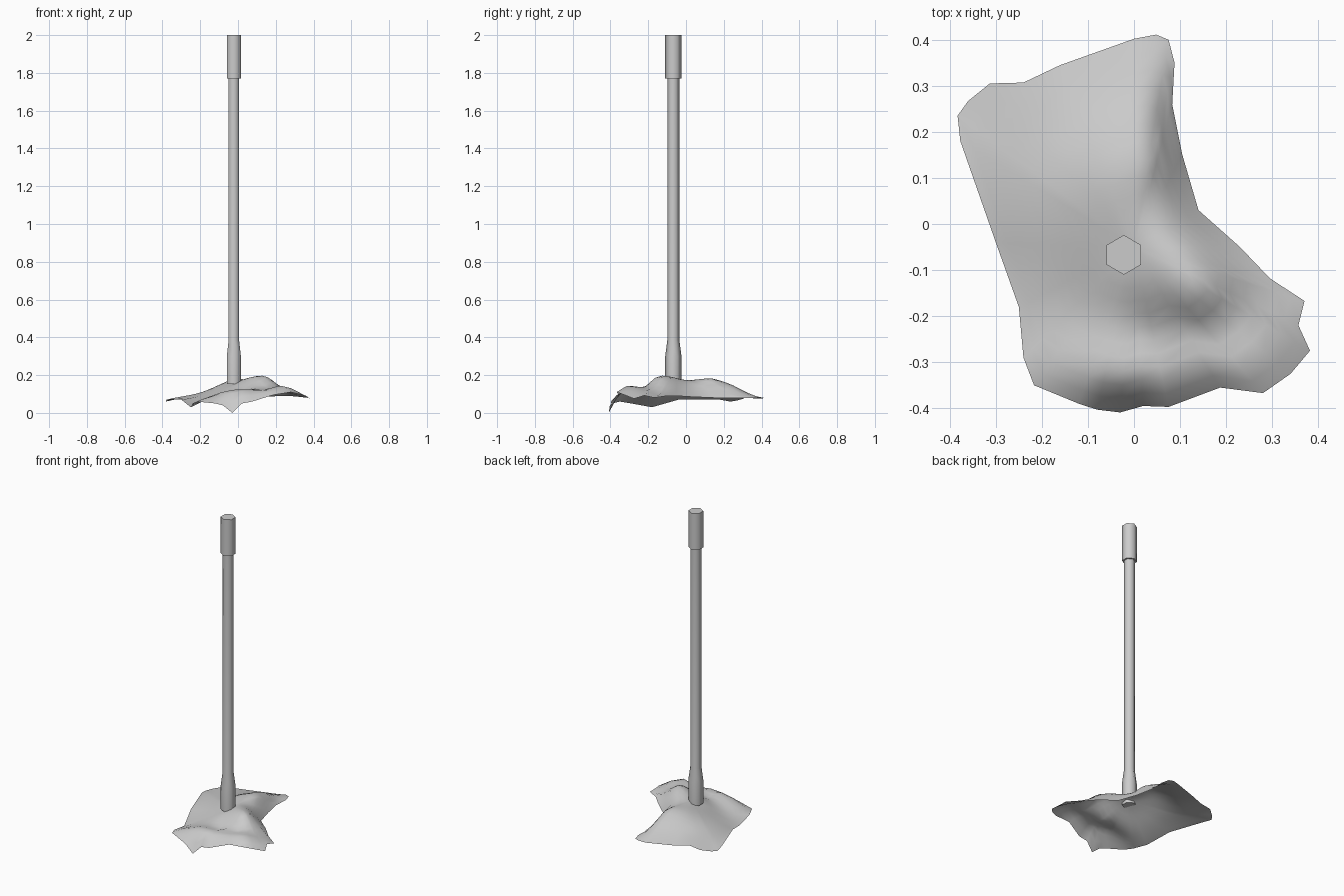
import bpy, bmesh, math
from mathutils import Vector

if "Cube" in bpy.data.objects:
    bpy.data.objects.remove(bpy.data.objects["Cube"])

SIDES = 6
POLE = (-0.022, -0.067)


def make_object(name, bm):
    bmesh.ops.recalc_face_normals(bm, faces=bm.faces)
    mesh = bpy.data.meshes.new(name)
    bm.to_mesh(mesh)
    bm.free()
    obj = bpy.data.objects.new(name, mesh)
    bpy.context.collection.objects.link(obj)
    bpy.context.view_layer.objects.active = obj
    obj.select_set(True)
    bpy.ops.object.shade_smooth_by_angle(angle=math.radians(65))
    obj.select_set(False)
    return obj


def hex_column(name, profile):
    """Stack six-sided rings from (radius, z) pairs and cap both ends."""
    bm = bmesh.new()
    rings = []
    for r, z in profile:
        rings.append([bm.verts.new((POLE[0] + r * math.sin(i * math.tau / SIDES),
                                    POLE[1] + r * math.cos(i * math.tau / SIDES), z))
                      for i in range(SIDES)])
    for a, b in zip(rings, rings[1:]):
        for i in range(SIDES):
            j = (i + 1) % SIDES
            bm.faces.new((a[i], a[j], b[j], b[i]))
    bm.faces.new(rings[0])
    bm.faces.new(rings[-1])
    return make_object(name, bm)


# pole with flared socket, and grip on top
hex_column("pole", [(0.043, 0.153), (0.043, 0.30), (0.032, 0.385), (0.032, 1.775)])
hex_column("grip", [(0.043, 1.77), (0.043, 2.0)])

# cloth rim, going clockwise from the back left corner
rim = [(-.383, .235, .06), (-.36, .267, .065), (-.313, .305, .075), (-.24, .307, .085),
       (-.16, .345, .078), (0, .402, .075), (.048, .411, .08),
       (.075, .40, .08), (.088, .35, .08), (.083, .26, .08), (.105, .15, .08),
       (.14, .03, .085), (.23, -.05, .09), (.295, -.118, .088), (.37, -.167, .08),
       (.357, -.22, .092), (.382, -.275, .075), (.34, -.325, .095), (.28, -.367, .11),
       (.187, -.355, .095), (.075, -.397, .06), (.02, -.395, .05), (-.03, -.409, 0),
       (-.08, -.403, .04), (-.12, -.39, .05), (-.217, -.35, .06), (-.24, -.29, .05),
       (-.25, -.18, .03), (-.30, -.04, .07), (-.377, .18, .07)]

# folds: back ridge, pole top, left slope, front valley, front ridge
folds = [(.145, -.15, .193), (.10, -.03, .170), (.05, .14, .163), (.04, .25, .133),
         (-.02, -.065, .157), (-.02, -.12, .148), (-.2, .1, .107), (-.1, .22, .118),
         (-.1, -.24, .095), (.03, -.24, .11), (.15, -.24, .125), (.25, -.2, .125),
         (-.11, -.33, .098), (-.02, -.345, .11), (.09, -.33, .122), (.22, -.31, .143)]
rim = [Vector(p) for p in rim]
folds = [Vector(p) for p in folds]
points = rim + folds
centre = Vector((0, -0.05, 0.16))


def kernel(p, q):
    d = (p.xy - q.xy).length_squared
    return d * math.log(d) if d > 1e-12 else 0.0


def solve(rows):
    """Gauss-Jordan elimination of an augmented matrix."""
    n = len(rows)
    for c in range(n):
        k = max(range(c, n), key=lambda r: abs(rows[r][c]))
        rows[c], rows[k] = rows[k], rows[c]
        rows[c] = [v / rows[c][c] for v in rows[c]]
        for r in range(n):
            if r != c and rows[r][c]:
                f = rows[r][c]
                rows[r] = [a - f * b for a, b in zip(rows[r], rows[c])]
    return [r[-1] for r in rows]


# thin-plate surface through all rim and fold points
system = [[kernel(p, q) for q in points] + [1, p.x, p.y, p.z]
          for p in points]
system += [[f(q) for q in points] + [0] * 4
           for f in (lambda q: 1, lambda q: q.x, lambda q: q.y)]
weights = solve(system)


def height(p):
    terms = [kernel(p, q) for q in points] + [1, p.x, p.y]
    return sum(a * b for a, b in zip(weights, terms))


# cloth: rings shrinking from the rim to the centre
bm = bmesh.new()
RINGS = 12
rings = []
for k in range(RINGS):
    ring = []
    for q in rim:
        p = centre.lerp(q, 1 - k / RINGS)
        p.z = q.z if k == 0 else height(p)
        ring.append(bm.verts.new(p))
    rings.append(ring)
n = len(rim)
for a, b in zip(rings, rings[1:]):
    for i in range(n):
        j = (i + 1) % n
        bm.faces.new((a[j], a[i], b[i], b[j]))
tip = bm.verts.new((centre.x, centre.y, height(centre)))
for i in range(n):
    bm.faces.new((rings[-1][(i + 1) % n], rings[-1][i], tip))
cloth = make_object("mop_cloth", bm)
if cloth.data.polygons[-1].normal.z < 0:
    cloth.data.flip_normals()
